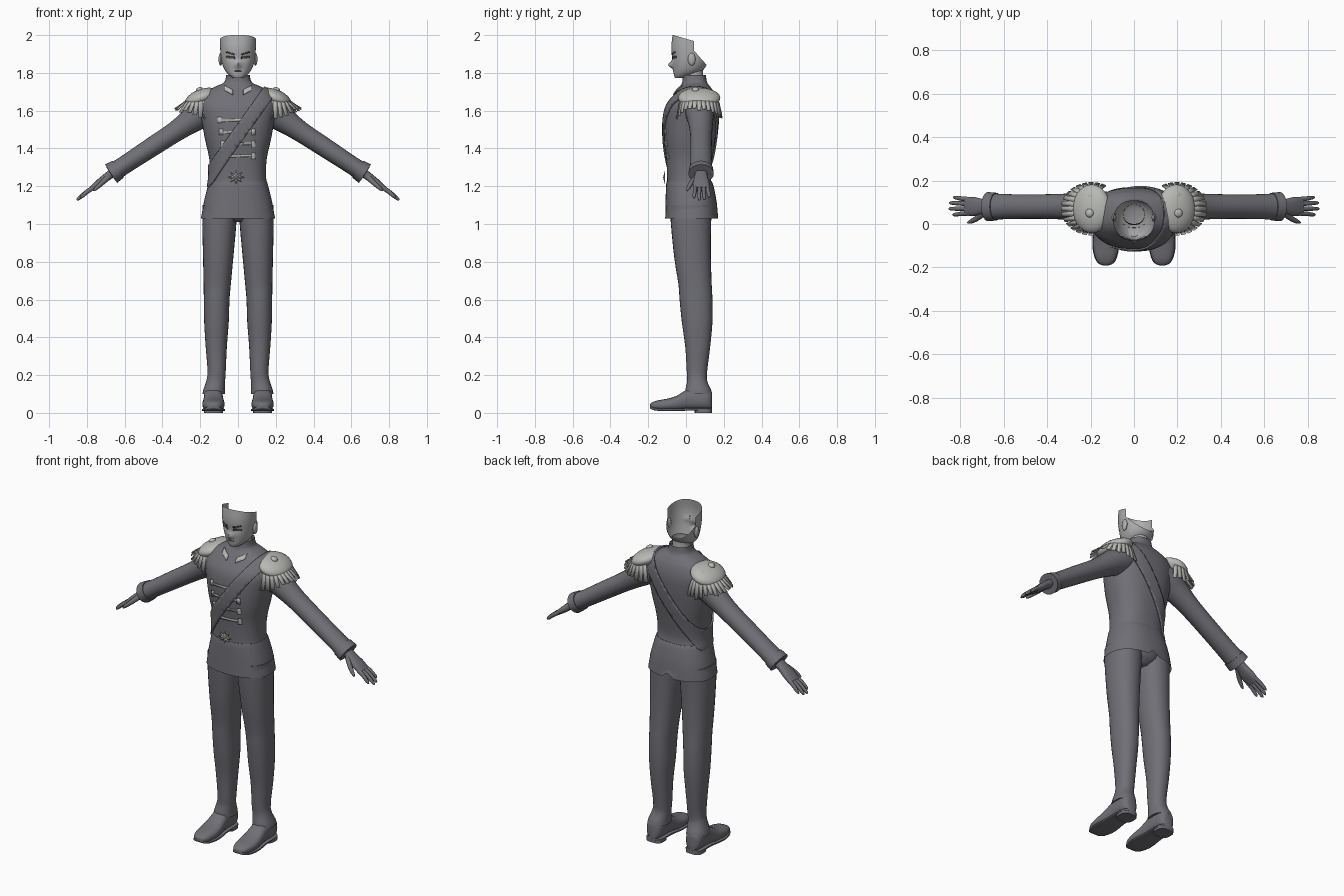
import bpy, bmesh, math, random
from mathutils import Vector as V, Matrix

if "Cube" in bpy.data.objects:
    bpy.data.objects.remove(bpy.data.objects["Cube"])

random.seed(4)

def mat(name, c):
    m = bpy.data.materials.new(name)
    m.diffuse_color = (*c, 1)
    m.use_nodes = True
    m.node_tree.nodes["Principled BSDF"].inputs["Base Color"].default_value = m.diffuse_color
    return m

CLOTH = mat("dark grey cloth", (0.16, 0.16, 0.18))
TRIM = mat("pale trim", (0.48, 0.48, 0.46))
SKIN = mat("pale skin", (0.42, 0.42, 0.43))
INK = mat("dark line", (0.06, 0.06, 0.065))

def finish(name, bm, m, angle=40, recalc=True):
    if recalc:
        bmesh.ops.recalc_face_normals(bm, faces=bm.faces)
    me = bpy.data.meshes.new(name)
    bm.to_mesh(me)
    bm.free()
    me.materials.append(m)
    for p in me.polygons:
        p.use_smooth = True
    me.set_sharp_from_angle(angle=math.radians(angle))
    ob = bpy.data.objects.new(name, me)
    bpy.context.collection.objects.link(ob)
    return ob

def spow(v, p):
    return math.copysign(abs(v) ** (2 / p), v)

def skin_rings(rings, n=24, p=2.0, caps=(True, True)):
    """Loft through rings given as (centre, u half axis, v half axis)."""
    bm = bmesh.new()
    loops = []
    for c, u, v in rings:
        loops.append([bm.verts.new(c + u * spow(math.cos(a), p) + v * spow(math.sin(a), p))
                      for a in (2 * math.pi * i / n for i in range(n))])
    for a, b in zip(loops, loops[1:]):
        for i in range(n):
            bm.faces.new((a[i], a[(i + 1) % n], b[(i + 1) % n], b[i]))
    for cap, lp in zip(caps, (loops[0], loops[-1])):
        if cap:
            bm.faces.new(lp)
    return bm

def smooth_rows(rows, k):
    """Catmull-Rom refinement of a table of rows."""
    out = []
    for i in range(len(rows) - 1):
        q = [rows[max(0, min(len(rows) - 1, i + d))] for d in (-1, 0, 1, 2)]
        for j in range(k):
            t = j / k
            out.append([0.5 * (2 * b + (c - a) * t + (2 * a - 5 * b + 4 * c - d) * t * t
                               + (3 * b - a - 3 * c + d) * t ** 3) for a, b, c, d in zip(*q)])
    return out + [list(rows[-1])]

def upright(rows, s=1, k=3, **kw):
    """Vertical loft; rows are (z, centre x, half width, front y, back y)."""
    return skin_rings([(V((s * cx, (f + b) / 2, z)), V((rx, 0, 0)), V((0, (b - f) / 2, 0)))
                       for z, cx, rx, f, b in smooth_rows(rows, k)], **kw)

def limb(pts, k=3, s=1, **kw):
    """Tube in the xz plane; pts are (x, y, z, half thickness, half depth)."""
    rows = smooth_rows(pts, k)
    rings = []
    for i, r in enumerate(rows):
        d = V(rows[min(i + 1, len(rows) - 1)][:3]) - V(rows[max(i - 1, 0)][:3])
        d.normalize()
        up = d.cross(V((0, 1, 0))).normalized()
        side = up.cross(d)
        rings.append((V(r[:3]), up * r[3], side * r[4]))
    bm = skin_rings(rings, **kw)
    bmesh.ops.scale(bm, vec=(s, 1, 1), verts=bm.verts)
    return bm

def patch(name, base, planes, lift, m):
    """Piece of a surface on the inner side of every (point, normal), lifted slightly."""
    bm = bmesh.new()
    bm.from_mesh(base.data)
    bm.normal_update()
    for v in bm.verts:
        v.co += v.normal * lift
    for co, no in planes:
        bmesh.ops.bisect_plane(bm, geom=bm.verts[:] + bm.edges[:] + bm.faces[:],
                               plane_co=co, plane_no=no, clear_outer=True)
    if not bm.faces:
        return
    ob = finish(name, bm, m, recalc=False)
    mod = ob.modifiers.new("thickness", "SOLIDIFY")
    mod.thickness, mod.offset = lift * 0.9, -1

def window(x0, x1, z0, z1, y=0.0, tilt=0.0):
    """Planes bounding a front-facing rectangle, with an optional slope."""
    c = V(((x0 + x1) / 2, 0, (z0 + z1) / 2))
    up = V((-math.sin(tilt), 0, math.cos(tilt)))
    return [(V((x0, 0, 0)), V((-1, 0, 0))), (V((x1, 0, 0)), V((1, 0, 0))),
            (c + up * (z1 - z0) / 2, up), (c - up * (z1 - z0) / 2, -up), (V((0, y, 0)), V((0, 1, 0)))]

# Jacket body with stand-up collar
jacket = finish("jacket", upright([
    (1.20, 0, .155, -.10, .14), (1.26, 0, .148, -.10, .13), (1.35, 0, .153, -.105, .14),
    (1.45, 0, .175, -.115, .155), (1.55, 0, .193, -.115, .165), (1.63, 0, .205, -.10, .165),
    (1.69, 0, .18, -.06, .15), (1.725, 0, .125, -.035, .13), (1.75, 0, .074, -.02, .112),
    (1.79, 0, .062, -.017, .105)], k=5, n=64, p=2.4, caps=(True, False)), CLOTH, 60)

# Jacket skirt with a small back vent
bm = upright([(1.03, 0, .196, -.11, .17), (1.12, 0, .18, -.108, .162), (1.20, 0, .16, -.106, .146),
              (1.225, 0, .153, -.102, .136)], n=48, p=2.4, caps=(False, True))
for v in bm.verts:
    if v.co.z < 1.04 and abs(v.co.x) < .01 and v.co.y > 0:
        v.co.z += .04
finish("jacket_skirt", bm, CLOTH)

# Hips under the skirt
finish("hips", upright([(1.01, 0, .05, -.03, .09), (1.05, 0, .13, -.07, .13),
                        (1.12, 0, .165, -.09, .145)], n=32), CLOTH)

# Diagonal sash looping over the shoulder
n = V((.81, 0, -.58))
mid = V((0, 0, 1.472))
patch("sash", jacket, [(mid + n * .036, n), (mid - n * .036, -n)], .010, CLOTH)

# Chest braid bars with end loops
for i, z in enumerate((1.55, 1.487, 1.423, 1.36)):
    x0, x1 = -.098 + .008 * i, .083
    patch("braid_bar", jacket, window(x0, x1, z - .006, z + .006, tilt=.04), .006, TRIM)
    for x in (x0, x1):
        patch("braid_loop", jacket, window(x - .01, x + .01, z - .016, z + .016), .007, TRIM)

# Star-shaped buckle
bm = bmesh.new()
star = []
for i in range(16):
    a, r = math.pi * i / 8, (.046 if i % 2 == 0 else .022)
    star.append(bm.verts.new((r * math.cos(a) - .01, -.112, 1.247 + .8 * r * math.sin(a))))
hub = bm.verts.new((-.01, -.121, 1.247))
for i in range(16):
    bm.faces.new((star[i], star[(i + 1) % 16], hub))
bm.faces.new(star)
finish("buckle", bm, TRIM, 10)

# Head shell, open at the crown and back
bm = upright([(1.772, 0, .026, -.058, -.005), (1.79, 0, .05, -.064, .045), (1.815, 0, .070, -.067, .09),
              (1.85, 0, .084, -.071, .112), (1.89, 0, .091, -.075, .118), (1.94, 0, .095, -.078, .118),
              (2.0, 0, .096, -.071, .11)], k=4, n=40, p=2.2, caps=(True, False))
for v in bm.verts:  # nose, brow and eye sockets
    if v.co.y < 0:
        x, z = v.co.x, v.co.z
        v.co.y -= .026 * math.exp(-(x / .011) ** 2) * math.exp(-((z - 1.842) / .016) ** 2)
        v.co.y += .008 * math.exp(-((abs(x) - .035) / .018) ** 2 - ((z - 1.88) / .014) ** 2)
cuts = [(V((0, .042, 0)), V((0, 1, 0))), (V((0, .045, 1.915)), V((0, .75, .66))),
        (V((0, -.07, 2.001)), V((0, .28, .96)))]
for co, no in cuts:
    bmesh.ops.bisect_plane(bm, geom=bm.verts[:] + bm.edges[:] + bm.faces[:], plane_co=co, plane_no=no)
def outside(f, cut):
    return (f.calc_center_median() - cut[0]).dot(cut[1]) > 0
gone = [f for f in bm.faces if outside(f, cuts[2]) or (outside(f, cuts[0]) and outside(f, cuts[1]))]
bmesh.ops.delete(bm, geom=gone, context="FACES")
head = finish("head", bm, SKIN, 60)

# Neck
finish("neck", upright([(1.74, 0, .052, -.005, .095), (1.80, 0, .05, -.005, .09), (1.825, 0, .05, 0, .09)],
                       caps=(False, False)), SKIN)

# Mouth line
patch("mouth", head, window(-.018, .018, 1.8085, 1.811), .002, INK)

for s in (1, -1):
    side = "left" if s > 0 else "right"
    # Brow, eye and ear
    for part, z, h, t in (("brow", 1.904, .0035, .28), ("eye", 1.882, .005, .1)):
        x0, x1 = sorted((s * .018, s * .064))
        patch(f"{side}_{part}", head, window(x0, x1, z - h, z + h, tilt=s * t), .002, INK)
    bm = bmesh.new()
    bmesh.ops.create_uvsphere(bm, u_segments=12, v_segments=8, radius=1, matrix=Matrix.Translation(
        (s * .092, .03, 1.872)) @ Matrix.Diagonal((.011, .02, .034, 1)))
    finish(f"{side}_ear", bm, SKIN)

    # Collar tab
    x0, x1 = sorted((s * .028, s * .075))
    patch(f"{side}_collar_tab", jacket, window(x0, x1, 1.70, 1.722, y=.03, tilt=s * .5), .006, TRIM)

    # Sleeve and cuff
    finish(f"{side}_sleeve", limb([
        (.10, .07, 1.615, .06, .075), (.165, .072, 1.60, .078, .08), (.23, .076, 1.56, .07, .07),
        (.33, .08, 1.49, .055, .059), (.48, .08, 1.392, .051, .056), (.60, .08, 1.313, .048, .058),
        (.655, .08, 1.277, .05, .062)], s=s, n=28), CLOTH)
    finish(f"{side}_cuff", limb([(.635, .08, 1.29, .054, .064), (.672, .08, 1.266, .058, .067),
                                 (.673, .08, 1.265, .045, .052), (.66, .08, 1.274, .03, .04)],
                                k=1, s=s), CLOTH)

    # Gloved hand
    finish(f"{side}_palm", limb([(.64, .08, 1.288, .026, .032), (.69, .08, 1.252, .022, .034),
                                 (.735, .08, 1.217, .020, .044), (.775, .082, 1.186, .014, .042)],
                                s=s, n=16, p=2.5), CLOTH)
    for y0, y1, x1, z1 in ((.05, .043, .835, 1.137), (.071, .07, .853, 1.126),
                           (.093, .097, .85, 1.128), (.113, .122, .832, 1.14)):
        finish(f"{side}_finger", limb([(.757, y0, 1.198, .0125, .012), ((.76 + x1) / 2, (y0 + y1) / 2,
               (1.2 + z1) / 2 + .003, .0115, .0105), (x1 - .01, y1, z1 + .009, .009, .008),
               (x1, y1, z1, .003, .003)], s=s, n=10), CLOTH)
    finish(f"{side}_thumb", limb([(.685, .058, 1.25, .016, .016), (.72, .028, 1.217, .013, .013),
                                  (.75, .012, 1.19, .010, .010), (.765, .006, 1.176, .004, .004)],
                                 s=s, n=10), CLOTH)

    # Shoulder pad with two buttons
    tilt = Matrix.Rotation(s * .38, 4, "Y")
    bm = bmesh.new()
    bmesh.ops.create_uvsphere(bm, u_segments=28, v_segments=14, radius=1, matrix=Matrix.Translation(
        (s * .195, .07, 1.668)) @ tilt @ Matrix.Diagonal((.092, .112, .045, 1)))
    finish(f"{side}_shoulder_pad", bm, TRIM)
    for x, y, z in ((.205, .05, 1.712), (.2, .13, 1.695)):
        bm = bmesh.new()
        bmesh.ops.create_uvsphere(bm, u_segments=14, v_segments=8, radius=1, matrix=Matrix.Translation(
            (s * x, y, z)) @ tilt @ Matrix.Diagonal((.02, .02, .012, 1)))
        finish(f"{side}_shoulder_button", bm, TRIM)

    # Fringe of separate tapering strips
    bm = bmesh.new()
    count, span = 19, 2.1
    for i in range(count):
        a, w = -span + 2 * span * (i + .5) / count, span / count
        drop = random.uniform(-.012, .008)
        rows = []
        for rx, ry, z, c, wide in ((.055, .088, 1.685, -.01, 1.05), (.10, .108, 1.642, .0, 1.0),
                                   (.142, .123, 1.563 + drop, .05, .72)):
            rows.append([bm.verts.new((s * (.195 + rx * math.cos(b)), .07 + ry * math.sin(b),
                                       z + c * max(0, math.cos(a)))) for b in (a - w * wide, a + w * wide)])
        for p, q in zip(rows, rows[1:]):
            bm.faces.new((p[0], p[1], q[1], q[0]))
    fringe = finish(f"{side}_fringe", bm, TRIM, 30)
    fringe.modifiers.new("thickness", "SOLIDIFY").thickness = .005

    # Trouser leg with flared hem
    finish(f"{side}_trouser_leg", upright([
        (.10, .128, .060, -.005, .138), (.125, .126, .057, -.003, .132), (.17, .118, .05, .006, .112),
        (.22, .113, .048, .004, .112), (.35, .115, .056, -.004, .128), (.48, .114, .065, -.022, .14),
        (.60, .113, .068, -.034, .14), (.68, .110, .072, -.04, .136), (.82, .105, .08, -.062, .132),
        (1.0, .099, .09, -.08, .133), (1.10, .097, .09, -.085, .138)], s=s, n=28, p=2.2), CLOTH)

    # Shoe, sole and heel
    shoe = [(-.19, .012, .028, .045), (-.18, .034, .02, .055), (-.15, .05, .014, .066),
            (-.10, .059, .012, .075), (-.05, .057, .012, .09), (-.01, .052, .014, .115),
            (.03, .05, .016, .135), (.09, .05, .016, .135), (.125, .042, .016, .125), (.137, .025, .018, .11)]
    finish(f"{side}_shoe", skin_rings([(V((s * .13, y, (b + t) / 2)), V((w, 0, 0)), V((0, 0, (t - b) / 2)))
                                       for y, w, b, t in smooth_rows(shoe, 2)], n=24, p=2.5), CLOTH)
    finish(f"{side}_sole", skin_rings([(V((s * .13, y, b + .004)), V((w + .003, 0, 0)), V((0, 0, .007)))
                                       for y, w, b, t in smooth_rows(shoe, 2)], n=24, p=5), CLOTH)
    finish(f"{side}_heel", skin_rings([(V((s * .13, .092, z)), V((.05, 0, 0)), V((0, .046, 0)))
                                       for z in (0, .022)], n=24, p=3), CLOTH)
